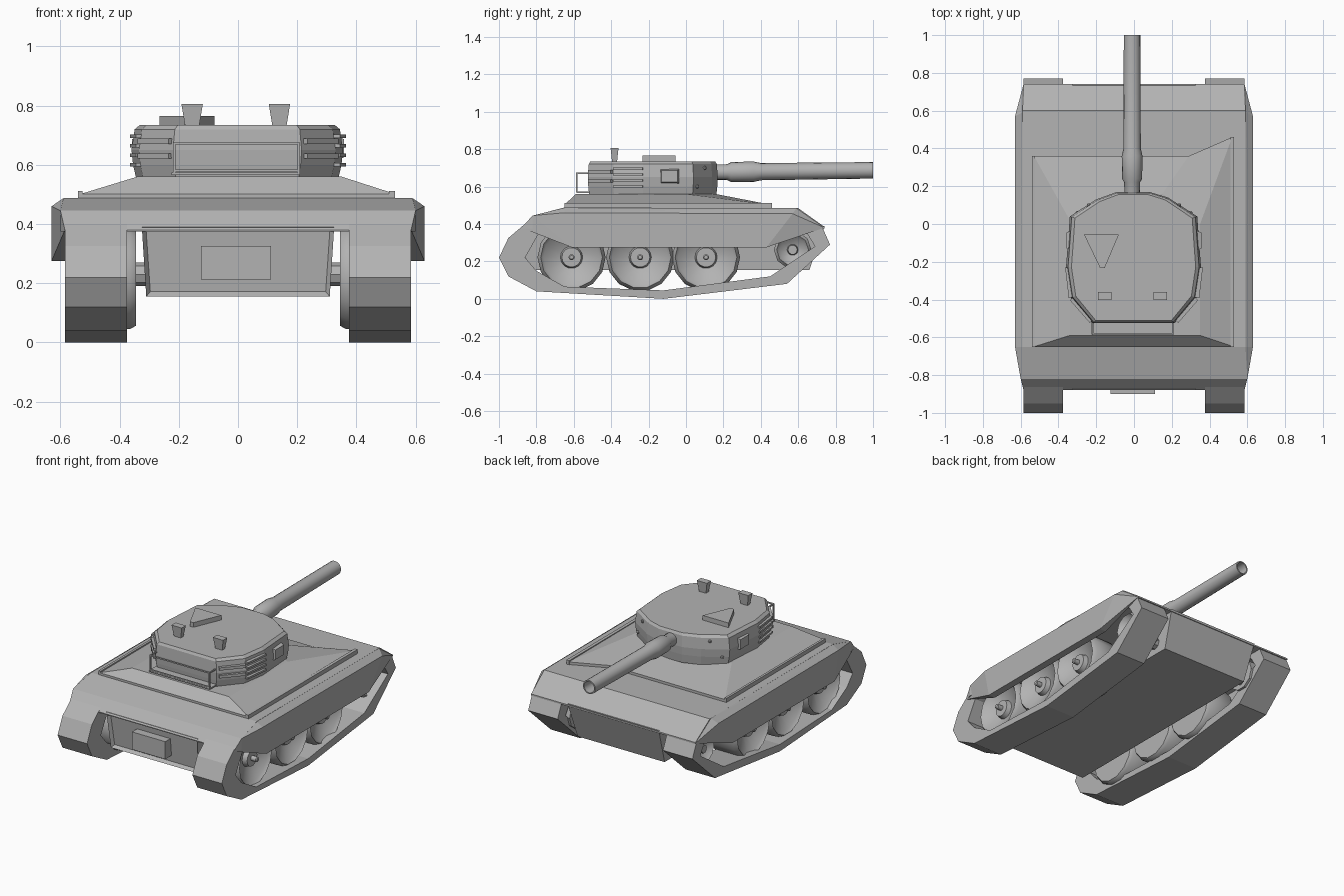
import bpy, bmesh, math
from mathutils import Matrix, Vector

if "Cube" in bpy.data.objects:
    bpy.data.objects.remove(bpy.data.objects["Cube"])

grey = bpy.data.materials.new("plain_grey")
grey.use_nodes = True
grey.diffuse_color = (0.45, 0.45, 0.45, 1)
grey.node_tree.nodes["Principled BSDF"].inputs["Base Color"].default_value = (0.45, 0.45, 0.45, 1)


def finish(name, bm, smooth=False):
    bmesh.ops.recalc_face_normals(bm, faces=bm.faces)
    mesh = bpy.data.meshes.new(name)
    bm.to_mesh(mesh)
    bm.free()
    mesh.materials.append(grey)
    obj = bpy.data.objects.new(name, mesh)
    bpy.context.collection.objects.link(obj)
    if smooth:
        bpy.ops.object.select_all(action='DESELECT')
        obj.select_set(True)
        bpy.context.view_layer.objects.active = obj
        bpy.ops.object.shade_smooth_by_angle(angle=math.radians(35))
    return obj


def loft(name, rings, closed=False, caps=True, smooth=False):
    """Join rings of equal length with quads."""
    bm = bmesh.new()
    loops = [[bm.verts.new(p) for p in ring] for ring in rings]
    pairs = list(zip(loops, loops[1:])) + ([(loops[-1], loops[0])] if closed else [])
    for a, b in pairs:
        for i in range(len(a)):
            j = (i + 1) % len(a)
            bm.faces.new((a[i], a[j], b[j], b[i]))
    if caps and not closed:
        bm.faces.new(loops[0])
        bm.faces.new(loops[-1])
    return finish(name, bm, smooth)


def hull(name, points):
    bm = bmesh.new()
    for p in points:
        bm.verts.new(p)
    bmesh.ops.convex_hull(bm, input=bm.verts)
    bmesh.ops.dissolve_limit(bm, angle_limit=0.01, verts=bm.verts, edges=bm.edges)
    return finish(name, bm)


def box(name, x, y, z):
    return hull(name, [(a, b, c) for a in x for b in y for c in z])


def circle(r, n, place):
    return [place(r * math.cos(2 * math.pi * i / n), r * math.sin(2 * math.pi * i / n)) for i in range(n)]


def wheel(name, profile, y, z, side, n=14):
    loft(name, [circle(r, n, lambda a, b: (side * x, y + a, z + b)) for x, r in profile], smooth=True)


# Lower hull with a recessed rear panel
side_outline = [(-0.875, 0.39), (-0.85, 0.155), (0.66, 0.155), (0.74, 0.39)]
lower = loft("lower_hull", [[(s * (0.325 if z > 0.2 else 0.31), y, z) for y, z in side_outline] for s in (-1, 1)])
bm = bmesh.new()
bm.from_mesh(lower.data)
rear = min(bm.faces, key=lambda f: f.calc_center_median().y)
bmesh.ops.inset_region(bm, faces=[rear], thickness=0.02, depth=-0.02)
bmesh.ops.inset_region(bm, faces=[rear], thickness=0.025, depth=0)
bm.to_mesh(lower.data)
bm.free()
box("rear_hatch", (-0.125, 0.112), (-0.9, -0.83), (0.212, 0.325))

# Upper hull with sloping nose and tail
stations = [(-0.88, 0.585, 0.38), (-0.82, 0.6, 0.445), (-0.65, 0.59, 0.488), (0.6, 0.59, 0.485), (0.74, 0.585, 0.385)]
loft("upper_hull", [[(-w, y, 0.375), (w, y, 0.375), (w, y, t), (-w, y, t)] for y, w, t in stations])

# Raised deck under the turret, with edge rails
deck = [(-0.53, -0.65), (0.53, -0.65), (0.52, 0.46), (0.29, 0.36), (-0.53, 0.36)]
roof = [(-0.34, -0.59), (0.35, -0.59), (0.35, 0.0), (0.15, 0.16), (-0.34, 0.02)]
loft("deck", [[(x, y, 0.47) for x, y in deck], [(x, y, 0.502) for x, y in deck], [(x, y, 0.56) for x, y in roof]])
box("left_deck_rail", (0.51, 0.53), (-0.65, 0.46), (0.47, 0.512))
box("right_deck_rail", (-0.54, -0.525), (-0.65, 0.36), (0.47, 0.512))

track_outer = [(-1, 0.22), (-0.95, 0.12), (-0.8, 0.04), (-0.12, 0.0), (0.54, 0.08), (0.77, 0.29),
               (0.73, 0.38), (0.58, 0.46), (-0.66, 0.46), (-0.82, 0.435), (-0.95, 0.325)]
track_inner = [(-0.86, 0.22), (-0.8, 0.15), (-0.65, 0.065), (-0.12, 0.045), (0.45, 0.12), (0.69, 0.28),
               (0.65, 0.345), (0.55, 0.4), (-0.62, 0.4), (-0.72, 0.385), (-0.79, 0.345)]
skirt = [(0.585, -0.88, 0.38), (0.6, -0.82, 0.445), (0.63, -0.65, 0.46), (0.59, -0.65, 0.487), (0.59, 0.59, 0.485),
         (0.63, 0.57, 0.455), (0.585, 0.74, 0.38), (0.63, 0.43, 0.275), (0.63, -0.61, 0.275)]
road_profile = [(0.345, 0.17), (0.365, 0.182), (0.53, 0.182), (0.555, 0.165), (0.535, 0.15),
                (0.5, 0.06), (0.53, 0.052), (0.53, 0.016), (0.565, 0.016), (0.57, 0.01)]
idler_profile = [(0.36, 0.1), (0.52, 0.1), (0.54, 0.085), (0.52, 0.07), (0.5, 0.03), (0.53, 0.025)]

# Running gear on both sides
for side, label in ((1, "left"), (-1, "right")):
    loft(label + "_track", [[(side * x, y, z) for y, z in pts] for x, pts in
         ((0.375, track_outer), (0.585, track_outer), (0.585, track_inner), (0.375, track_inner))], closed=True)
    hull(label + "_skirt", [(side * x, y, z) for x, y, z in skirt] + [(side * 0.583, y, z) for x, y, z in skirt])
    for i, y in enumerate((-0.612, -0.245, 0.107)):
        wheel(f"{label}_road_wheel_{i + 1}", road_profile, y, 0.222, side)
    wheel(label + "_idler", idler_profile, 0.57, 0.262, side, 10)
    for y in (-0.612, -0.245, 0.107, 0.57):
        wheel(label + "_axle", [(0.3, 0.04), (0.4, 0.04)], y, 0.23, side, 8)

# Turret body
plan = [(-0.09, 0.17), (0.08, 0.17), (0.18, 0.14), (0.335, 0.04), (0.345, -0.1), (0.355, -0.23), (0.33, -0.39),
        (0.215, -0.525), (-0.22, -0.525), (-0.335, -0.39), (-0.36, -0.23), (-0.35, -0.1), (-0.34, 0.04), (-0.2, 0.13)]
loft("turret", [[(x * s, -0.18 + (y + 0.18) * (1 + s) / 2, z) for x, y in plan]
                for z, s in ((0.545, 0.95), (0.6, 0.985), (0.65, 1), (0.72, 0.97), (0.735, 0.92))])


def bar(name, a, b, t, h):
    """Horizontal or vertical strip between two points."""
    a, b = Vector(a), Vector(b)
    d = (b - a).normalized()
    up = Vector((0, 0, 1)) if abs(d.z) < 0.5 else Vector((0, 1, 0))
    n = d.cross(up)
    hull(name, [p + n * i * t / 2 + up * j * h / 2 for p in (a, b) for i in (-1, 1) for j in (-1, 1)])


# Turret side ribs, boxes and bolts
for s, label in ((1, "left"), (-1, "right")):
    for z in (0.6, 0.632, 0.664, 0.696):
        bar(label + "_rib", (s * 0.333, -0.39, z), (s * 0.352, -0.23, z), 0.025, 0.012)
    for z in (0.63, 0.68):
        bar(label + "_rear_rib", (s * 0.225, -0.515, z), (s * 0.33, -0.395, z), 0.025, 0.018)
    hull(label + "_side_box", [(s * x, y, z) for x, y0, y1, z0, z1 in
         ((0.33, -0.14, -0.035, 0.615, 0.695), (0.358, -0.13, -0.045, 0.625, 0.687)) for y in (y0, y1) for z in (z0, z1)])
    for y, z in ((0.1, 0.7), (0.06, 0.6)):
        bm = bmesh.new()
        spot = Vector((s * (0.33 - (y - 0.04) * 1.5), y, z))
        bmesh.ops.create_icosphere(bm, subdivisions=1, radius=0.011, matrix=Matrix.Translation(spot))
        finish(label + "_bolt", bm)

# Rear rack: tray and wire frame
box("rack_tray", (-0.225, 0.21), (-0.585, -0.5), (0.566, 0.574))
for z in (0.58, 0.672):
    bar("rack_rail", (-0.215, -0.583, z), (0.205, -0.583, z), 0.008, 0.008)
for x in (-0.215, 0.205):
    bar("rack_post", (x, -0.583, 0.57), (x, -0.583, 0.676), 0.008, 0.008)
    bar("rack_arm", (x, -0.583, 0.672), (x, -0.5, 0.672), 0.008, 0.008)

# Roof hatch and periscopes
wedge = [(-0.265, -0.055), (-0.08, -0.055), (-0.155, -0.232), (-0.18, -0.232)]
hull("roof_hatch", [(x, y, z) for x, y in wedge for z in (0.72, 0.765)])
for x, label in ((0.14, "left"), (-0.155, "right")):
    hull(label + "_periscope", [(x + i * w, -0.382 + j * d, z) for w, d, z in
         ((0.022, 0.012, 0.72), (0.036, 0.021, 0.805)) for i in (-1, 1) for j in (-1, 1)])

# Gun barrel with thick sleeve and open muzzle
barrel = [(0.1, 0.04), (0.22, 0.042), (0.24, 0.053), (0.36, 0.055), (0.4, 0.046), (1.0, 0.044), (1.0, 0.036), (0.75, 0.034)]
loft("gun_barrel", [circle(r, 16, lambda a, b: (a - 0.01, y, 0.675 + b + 0.012 * y)) for y, r in barrel], smooth=True)
